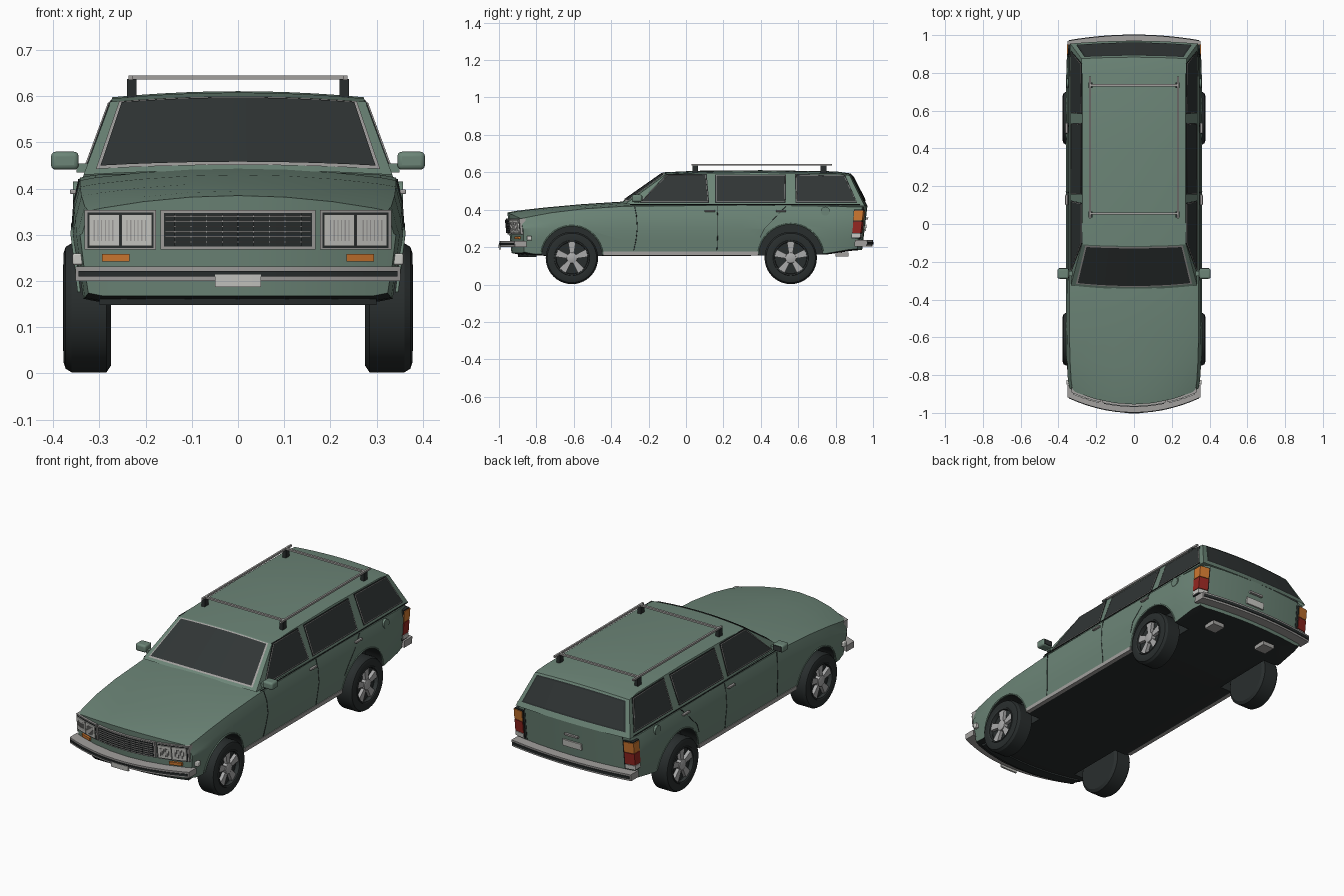
import bpy, bmesh, math
from mathutils import Vector

if "Cube" in bpy.data.objects:
    bpy.data.objects.remove(bpy.data.objects["Cube"])


def material(name, r, g, b):
    m = bpy.data.materials.new(name)
    m.use_nodes = True
    m.diffuse_color = (r, g, b, 1)
    m.node_tree.nodes["Principled BSDF"].inputs["Base Color"].default_value = (r, g, b, 1)
    return m


paint = material("sage green paint", .15, .235, .185)
glass = material("dark glass", .03, .036, .036)
black = material("black rubber", .022, .027, .027)
chrome = material("chrome", .36, .35, .34)
lens = material("white lens", .58, .58, .55)
orange = material("orange lens", .62, .19, .03)
red = material("red lens", .3, .02, .015)
silver = material("wheel silver", .4, .4, .4)


def make(name, verts, faces, mats, smooth=30):
    bm = bmesh.new()
    vs = [bm.verts.new(v) for v in verts]
    for f in faces:
        bm.faces.new([vs[i] for i in f])
    bmesh.ops.recalc_face_normals(bm, faces=bm.faces)
    me = bpy.data.meshes.new(name)
    bm.to_mesh(me)
    bm.free()
    ob = bpy.data.objects.new(name, me)
    bpy.context.collection.objects.link(ob)
    for m in mats:
        me.materials.append(m)
    if smooth:
        shade(ob, smooth)
    return ob


def shade(ob, angle):
    bpy.ops.object.select_all(action='DESELECT')
    ob.select_set(True)
    bpy.context.view_layer.objects.active = ob
    bpy.ops.object.shade_smooth_by_angle(angle=math.radians(angle))


def loft(name, rings, mats, caps=True, extra=(), smooth=30):
    n = len(rings[0])
    faces = [(a*n+i, a*n+(i+1) % n, (a+1)*n+(i+1) % n, (a+1)*n+i)
             for a in range(len(rings)-1) for i in range(n)]
    if caps:
        faces += [tuple(range(n)), tuple(range((len(rings)-1)*n, len(rings)*n))]
    return make(name, [p for r in rings for p in r], faces+list(extra), mats, smooth)


def box(name, x0, x1, y0, y1, z0, z1, mat, bevel=0):
    ob = loft(name, [[(x, y0, z0), (x, y1, z0), (x, y1, z1), (x, y0, z1)] for x in (x0, x1)], [mat])
    if bevel:
        b = ob.modifiers.new("round", 'BEVEL')
        b.width, b.segments = bevel, 3
    return ob


def tube(name, pts, r, mat):
    cu = bpy.data.curves.new(name, 'CURVE')
    cu.dimensions, cu.bevel_depth, cu.bevel_resolution = '3D', r, 1
    sp = cu.splines.new('POLY')
    sp.points.add(len(pts)-1)
    for p, q in zip(sp.points, pts):
        p.co = (*q, 1)
    cu.materials.append(mat)
    bpy.context.collection.objects.link(bpy.data.objects.new(name, cu))


# Bowed and raked nose and tail
def warp(x, y, z):
    f = min(max((-.6-y)/.35, 0), 1)
    r = min(max((y-.8)/.17, 0), 1)
    return (x, y + f*(.65*x*x+.1*(.385-z)) - r*(.25*x*x+.12*(.42-z)), z)


def bow_box(name, x0, x1, y0, y1, z0, z1, mat):
    n = max(1, math.ceil(abs(x1-x0)/.05))
    xs = [x0+(x1-x0)*i/n for i in range(n+1)]
    return loft(name, [[warp(x, y, z) for y, z in ((y0, z0), (y1, z0), (y1, z1), (y0, z1))] for x in xs], [mat])


# Lower body: sections of y, edge height, crown, half width, bottom height
cols = [-.86, -.6, -.3, 0, .3, .6, .86]
stations = [(-.955, .358, .027, .342, .168), (-.9, .368, .027, .35, .158), (-.75, .39, .022, .357, .153),
            (-.55, .41, .02, .36, .153), (-.33, .424, .02, .36, .153), (.3, .43, .005, .36, .153),
            (.75, .425, 0, .36, .16), (.9, .421, 0, .356, .18), (.97, .42, 0, .345, .185)]
rings = []
for y, zt, c, w, zb in stations:
    side = [(w-.018, zt-.006), (w-.005, zt-.055), (w, .3), (w-.008, .235), (w-.018, zb+.006)]
    ring = [(t*w, zt+c*(1-(t/.86)**2)) for t in cols] + side
    ring += [(t*w, zb) for t in cols[::-1]] + [(-x, z) for x, z in side[::-1]]
    rings.append([warp(x, y, z) for x, z in ring])
cap = [(i, i+1, 17-i, 18-i) for i in range(6)] + [tuple(range(6, 13)), (18, 19, 20, 21, 22, 23, 0)]
last = 24*(len(rings)-1)
body = loft("lower_body", rings, [paint, black], False, cap+[tuple(i+last for i in f) for f in cap], 0)
for p in body.data.polygons:
    p.material_index = int(p.normal.z < -.8)


def circle(x, y, z, r, n=40):
    return [(x, y+r*math.cos(a*math.tau/n), z+r*math.sin(a*math.tau/n)) for a in range(n)]


# Wheel arches
axles = ((-.61, .162), (.56, .172))
for s in (1, -1):
    for y, r in axles:
        cut = loft("arch_cutter", [circle(s*x, y, .15, r) for x in (.25, .45)], [paint, black], smooth=0)
        for p in cut.data.polygons:
            p.material_index = 1
        mod = body.modifiers.new("arch", 'BOOLEAN')
        mod.object, mod.operation, mod.solver = cut, 'DIFFERENCE', 'EXACT'
        bpy.context.view_layer.objects.active = body
        bpy.ops.object.modifier_apply(modifier=mod.name)
        bpy.data.objects.remove(cut)
shade(body, 28)


# Cabin: sections of y, height, crown, forward bow
def cabin_x(z):
    return .338-(z-.42)*.37


cabin = [(-.325, .43, .01, -.02), (-.108, .588, .012, -.008), (.05, .595, .013, 0), (.4, .598, .013, 0),
         (.8, .593, .012, 0), (.875, .583, .01, .008), (.955, .42, 0, .015)]


def cabin_point(s, t):
    i = min(int(s), 5)
    y, z, c, b = [p+(q-p)*(s-i) for p, q in zip(cabin[i], cabin[i+1])]
    return Vector((t*cabin_x(z), y+b*(1-t*t), z+c*(1-t*t)))


ts = [i/5-1 for i in range(11)]
faces = [(a*11+i, a*11+i+1, a*11+i+12, a*11+i+11) for a in range(6) for i in range(10)]
faces += [tuple(a*11+k for a in range(7)) for k in (0, 10)]
make("cabin", [cabin_point(s, t) for s in range(7) for t in ts], faces, [paint], 25)


def screen(name, s0, s1, w, push, mat):
    verts = [cabin_point(s, t*w)+Vector(push) for s in (s0, s1) for t in ts]
    make(name, verts, [(i, i+1, i+12, i+11) for i in range(10)], [mat])


screen("windscreen_trim", .06, .985, .93, (0, -.002, .002), chrome)
screen("windscreen", .09, .96, .905, (0, -.004, .004), glass)
screen("rear_glass_seal", 5.06, 5.86, .93, (0, .003, .002), black)
screen("rear_glass", 5.1, 5.82, .9, (0, .005, .003), glass)

# Side windows with slim frames
windows = {"front_door": [(-.245, .442), (-.098, .585), (.105, .585), (.118, .442)],
           "rear_door": [(.162, .442), (.162, .583), (.53, .583), (.527, .442)],
           "cargo": [(.592, .442), (.588, .585), (.845, .58), (.91, .442)]}
for s in (1, -1):
    for name, pts in windows.items():
        cy, cz = (sum(p[k] for p in pts)/4 for k in (0, 1))
        for part, grow, off, mat in (("_window_seal", .006, .002, black), ("_window", 0, .004, glass)):
            q = [(y+math.copysign(grow, y-cy), z+math.copysign(grow, z-cz)) for y, z in pts]
            loft(name+part, [[(s*(cabin_x(z)+o), y, z) for y, z in q] for o in (-.003, off)], [mat])
        tube(name+"_trim", [(s*(cabin_x(z)+.003), y, z) for y, z in pts+pts[:1]], .0022, chrome)


# Body side fittings
def side_x(z):
    tab = [(.15, .342), (.235, .352), (.3, .36), (.37, .355), (.43, .342)]
    for (a, p), (b, q) in zip(tab, tab[1:]):
        if z <= b:
            return p+(q-p)*(z-a)/(b-a)
    return .342


for s in (1, -1):
    for y0, bend in ((-.28, .02), (.165, .005)):
        tube("door_seam", [(s*side_x(z), y0+bend*math.sin((z-.18)*12), z) for z in (.18, .235, .3, .37, .42)], .0018, black)
    tube("rear_door_seam", [(s*side_x(z), y, z) for y, z in ((.395, .25), (.42, .3), (.48, .36), (.535, .42))], .0018, black)
    tube("belt_trim", [(s*.343, -.3, .428), (s*.343, .93, .428)], .0025, black)
    for y in (.1, .48):
        box("door_handle", s*.35, s*.364, y, y+.055, .388, .398, chrome, .003)
    box("sill_trim", s*.325, s*.348, -.44, .385, .156, .176, chrome)
    box("side_marker", s*.335, s*.358, -.85, -.825, .235, .26, lens, .004)
    loft("fuel_cap", [circle(s*x, .745, .392, .024, 20) for x in (.34, .357)], [paint])
    box("mirror", s*.345, s*.405, -.29, -.235, .441, .48, paint, .01)
    box("mirror_arm", s*.315, s*.35, -.275, -.25, .435, .455, paint)
    box("mirror_glass", s*.352, s*.398, -.236, -.232, .447, .474, glass)
    for y, r in axles:
        lip = [(s*(side_x(z)-.001), yy, z) for _, yy, z in circle(0, y, .15, r+.002) if z > .16]
        lip.sort(key=lambda p: p[1])
        tube("arch_lip", lip, .004, paint)

# Wheels with five spokes
for s in (1, -1):
    for y, _ in axles:
        prof = [(.05, .275), (.125, .275), (.14, .285), (.14, .36), (.132, .373), (.118, .378), (.094, .376), (.088, .352), (.02, .352)]
        loft("tyre", [circle(s*x, y, .142, r) for r, x in prof], [black])
        rim = [(.095, .3755), (.093, .379), (.086, .377), (.084, .36)]
        loft("wheel_rim", [circle(s*x, y, .142, r) for r, x in rim], [glass], False)
        loft("wheel_hub", [circle(s*x, y, .142, r, 20) for r, x in ((.03, .352), (.028, .374), (.014, .378))], [silver])
        for k in range(5):
            a = k*math.tau/5+math.pi/2
            d, n = Vector((0, math.cos(a), math.sin(a))), Vector((0, -math.sin(a), math.cos(a)))
            c = Vector((0, y, .142))
            flat = [c+d*u+n*v for u, v in ((.02, -.01), (.086, -.021), (.086, .021), (.02, .01))]
            loft("wheel_spoke", [[p+Vector((s*x, 0, 0)) for p in flat] for x in (.35, .37)], [silver])

# Grille and headlamps
bow_box("grille_surround", -.168, .168, -.966, -.94, .268, .354, chrome)
bow_box("grille", -.16, .16, -.969, -.94, .275, .347, black)
for i in range(6):
    z = .283+i*.0112
    bow_box("grille_bar", -.158, .158, -.973, -.95, z, z+.003, chrome)
for i in range(-4, 5):
    bow_box("grille_rib", i*.034-.001, i*.034+.001, -.972, -.95, .276, .346, glass)
for s in (1, -1):
    bow_box("headlamp_bezel", s*.178, s*.332, -.966, -.93, .268, .354, chrome)
    for a in (.186, .257):
        bow_box("headlamp_gap", s*(a-.003), s*(a+.069), -.968, -.94, .272, .348, black)
        bow_box("headlamp", s*a, s*(a+.066), -.974, -.94, .276, .344, lens)
        for i in range(6):
            x = a+.013+i*.008
            bow_box("headlamp_flute", s*x, s*(x+.0025), -.976, -.95, .287, .332, chrome)
    bow_box("turn_signal", s*.235, s*.295, -.967, -.94, .242, .258, orange)

# Tail lamps and tailgate
    for name, z0, z1, mat in (("tail_lamp_frame", .245, .402, black), ("reverse_lamp", .25, .272, lens),
                              ("brake_lamp", .275, .338, red), ("rear_turn_signal", .341, .397, orange)):
        g = .004 if mat == black else 0
        bow_box(name, s*(.3-g), s*(.354-g), .925-g, .983-g, z0, z1, mat)
    bow_box("tailgate_seam", s*.288, s*.291, .96, .972, .24, .415, black)
    box("exhaust_bracket", s*.13, s*.2, .8, .87, .15, .172, chrome)
bow_box("tailgate_handle", -.04, .04, .96, .982, .348, .358, chrome)
bow_box("rear_plate", -.055, .055, .96, .978, .285, .32, lens)

# Bumpers
for name, y0, y1, z0, z1 in (("front_bumper", -1.013, -.95, .2, .232), ("rear_bumper", 1.022, .95, .203, .238)):
    bow_box(name, -.352, .352, y0, y1, z0, z1, chrome)
    e = .004 if y1 > 0 else -.004
    bow_box(name+"_strip", -.345, .345, y0+e, y1, z0+.01, z1-.01, black)
bow_box("front_plate", -.05, .05, -1.02, -1.01, .187, .214, lens)
bow_box("front_air_dam", -.3, .3, -.92, -.86, .148, .17, black)

# Roof rack
for s in (1, -1):
    box("rack_rail", s*.227, s*.237, .03, .78, .635, .645, chrome)
    for y in (.05, .735):
        box("rack_foot", s*.22, s*.24, y-.015, y+.015, .59, .637, black)
for y in (.055, .735):
    box("rack_crossbar", -.235, .235, y-.006, y+.006, .636, .645, chrome)
